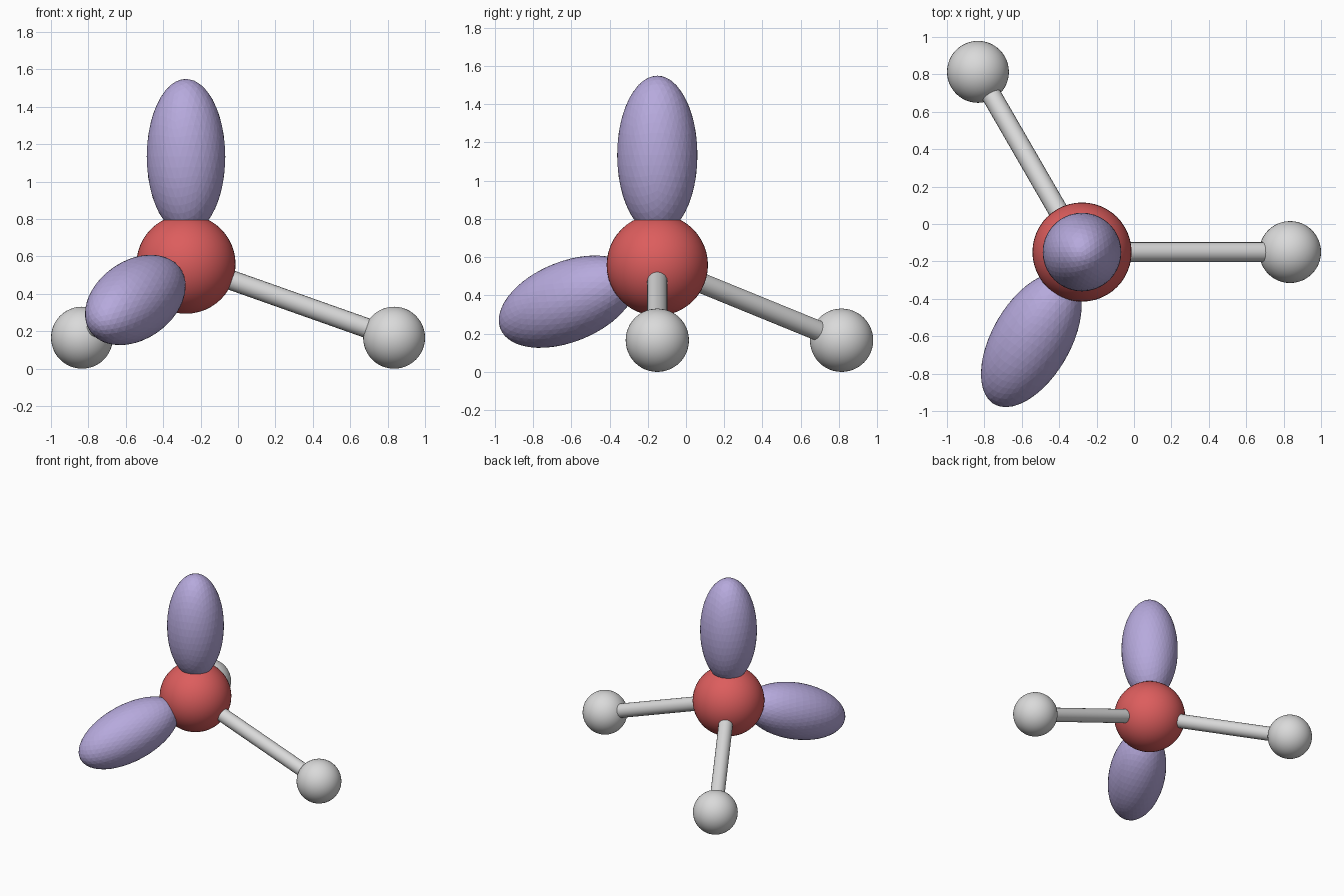
import bpy
from math import sqrt
from mathutils import Vector

cube = bpy.data.objects.get("Cube")
if cube:
    bpy.data.objects.remove(cube, do_unlink=True)


def material(name, rgb):
    mat = bpy.data.materials.new(name)
    mat.use_nodes = True
    color = (*rgb, 1.0)
    mat.diffuse_color = color
    mat.node_tree.nodes["Principled BSDF"].inputs["Base Color"].default_value = color
    return mat


RED = material("red", (0.72, 0.11, 0.11))
GREY = material("light grey", (0.70, 0.70, 0.70))
LILAC = material("lilac", (0.47, 0.40, 0.72))

CENTRE = Vector((-0.278, -0.15, 0.559))
BOND = 1.18          # distance between atom centres
LOBE_OFFSET = 0.575  # distance from central atom to lobe centre

# Directions to the corners of a regular tetrahedron
UP = Vector((0, 0, 1))
OUT = sqrt(8) / 3
LEFT = Vector((OUT, 0, -1 / 3))
BACK = Vector((-OUT / 2, OUT * sqrt(3) / 2, -1 / 3))
FRONT = Vector((-OUT / 2, -OUT * sqrt(3) / 2, -1 / 3))


def finish(name, mat):
    obj = bpy.context.object
    obj.name = name
    obj.data.materials.append(mat)
    return obj


def atom(name, location, radius, mat):
    bpy.ops.mesh.primitive_uv_sphere_add(segments=48, ring_count=24,
                                         radius=radius, location=location)
    finish(name, mat)
    bpy.ops.object.shade_smooth()


def bond(name, direction):
    bpy.ops.mesh.primitive_cylinder_add(
        vertices=20, radius=0.053, depth=BOND,
        location=CENTRE + direction * BOND / 2,
        rotation=direction.to_track_quat("Z", "Y").to_euler())
    finish(name, GREY)
    bpy.ops.object.shade_smooth_by_angle()


def lobe(name, direction):
    bpy.ops.mesh.primitive_ico_sphere_add(
        subdivisions=4, radius=1, location=CENTRE + direction * LOBE_OFFSET,
        rotation=direction.to_track_quat("Z", "Y").to_euler())
    obj = finish(name, LILAC)
    obj.scale = (0.21, 0.21, 0.415)


# Central atom
atom("central_atom", CENTRE, 0.265, RED)

# Outer atoms on their bonds
for side, direction in (("left", LEFT), ("back", BACK)):
    bond(side + "_bond", direction)
    atom(side + "_outer_atom", CENTRE + direction * BOND, 0.1655, GREY)

# Electron-pair lobes
lobe("upper_lobe", UP)
lobe("front_lobe", FRONT)
